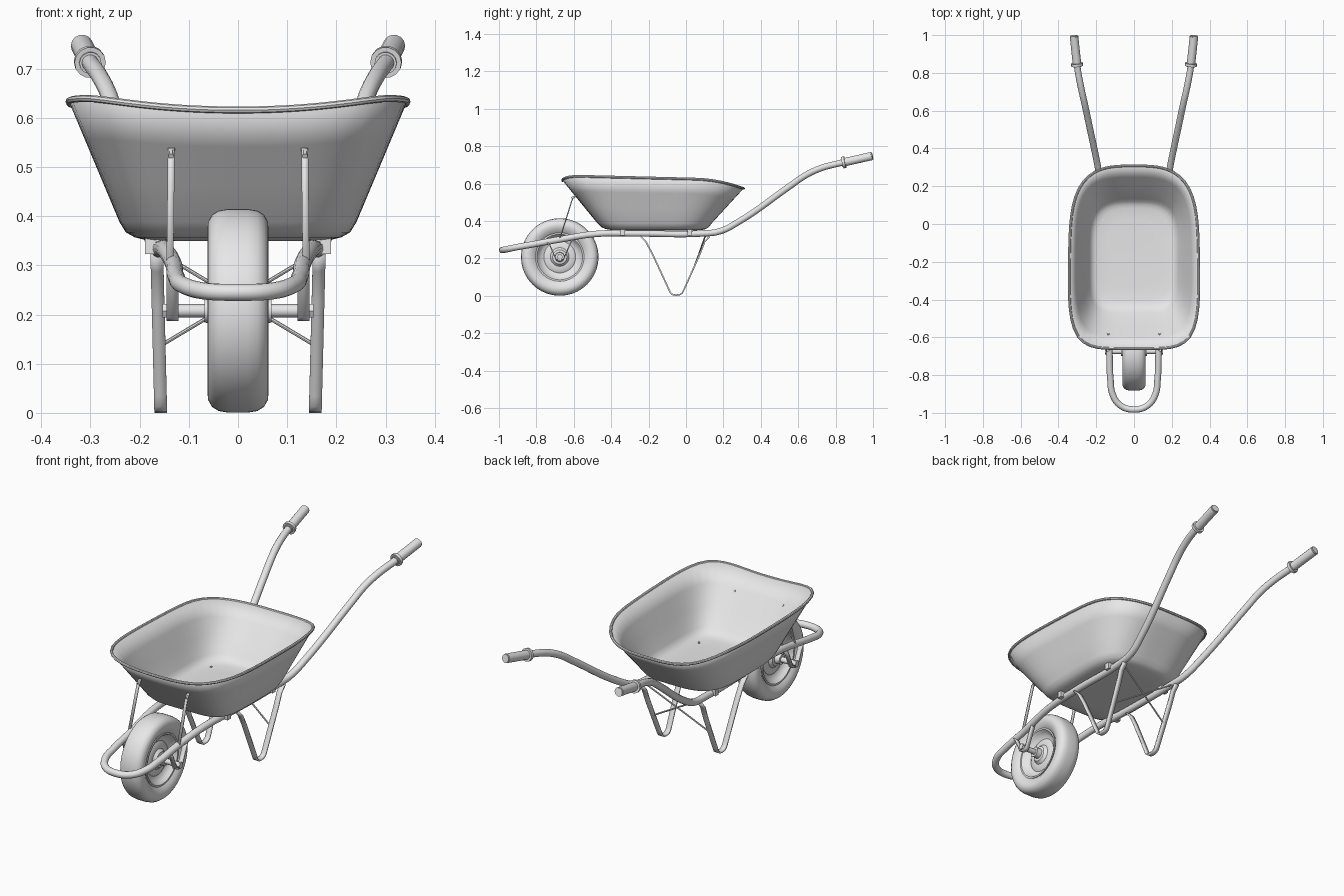
import bpy, bmesh, math
from mathutils import Vector, Matrix

if "Cube" in bpy.data.objects:
    bpy.data.objects.remove(bpy.data.objects["Cube"])

gray = bpy.data.materials.new("plain gray")
gray.use_nodes = True
gray.diffuse_color = (0.8, 0.8, 0.8, 1)
gray.node_tree.nodes["Principled BSDF"].inputs["Base Color"].default_value = (0.8, 0.8, 0.8, 1)
parts = []


def add(name, mesh):
    obj = bpy.data.objects.new(name, mesh)
    bpy.context.collection.objects.link(obj)
    mesh.materials.clear()
    mesh.materials.append(gray)
    parts.append(obj)
    return obj


def from_bmesh(name, bm):
    mesh = bpy.data.meshes.new(name)
    bm.to_mesh(mesh)
    bm.free()
    return add(name, mesh)


def tube(name, points, radius, smooth=False, cyclic=False, sides=4):
    """Round bar swept along points."""
    curve = bpy.data.curves.new(name, 'CURVE')
    curve.dimensions = '3D'
    curve.bevel_depth = radius
    curve.bevel_resolution = sides
    curve.use_fill_caps = True
    curve.resolution_u = 8
    spline = curve.splines.new('BEZIER' if smooth else 'POLY')
    if smooth:
        spline.bezier_points.add(len(points) - 1)
        for bp, p in zip(spline.bezier_points, points):
            bp.co = p
            bp.handle_left_type = bp.handle_right_type = 'AUTO'
    else:
        spline.points.add(len(points) - 1)
        for sp, p in zip(spline.points, points):
            sp.co = (*p, 1)
    spline.use_cyclic_u = cyclic
    temp = bpy.data.objects.new(name, curve)
    mesh = bpy.data.meshes.new_from_object(temp)
    bpy.data.objects.remove(temp)
    return add(name, mesh)


def strap(name, path, x, width, thickness, lean=0.0):
    """Flat bar bent along (y, z) points."""
    bm = bmesh.new()
    rows = [[bm.verts.new((x + lean * z + d * width / 2, y, z)) for d in (-1, 1)] for y, z in path]
    for a, b in zip(rows, rows[1:]):
        bm.faces.new((a[0], a[1], b[1], b[0]))
    obj = from_bmesh(name, bm)
    mod = obj.modifiers.new("thickness", 'SOLIDIFY')
    mod.thickness = thickness
    mod.offset = 0
    return obj


def lathe(name, profile, center, steps=64):
    """Spin (x, radius) points about the x axis."""
    bm = bmesh.new()
    verts = [bm.verts.new((x, 0, r)) for x, r in profile]
    edges = [bm.edges.new(pair) for pair in zip(verts, verts[1:])]
    bmesh.ops.spin(bm, geom=verts + edges, axis=(1, 0, 0), cent=(0, 0, 0),
                   angle=math.tau, steps=steps)
    bmesh.ops.remove_doubles(bm, verts=bm.verts, dist=0.0002)
    bmesh.ops.recalc_face_normals(bm, faces=bm.faces)
    bmesh.ops.translate(bm, verts=bm.verts, vec=center)
    return from_bmesh(name, bm)


def box(name, center, size):
    bm = bmesh.new()
    bmesh.ops.create_cube(bm, size=1, matrix=Matrix.Translation(center) @ Matrix.Diagonal((*size, 1)))
    return from_bmesh(name, bm)


# Tray outline: rounded rectangle, rounder at the back
def outline(half_width, front, back, count=72):
    mid, half = (front + back) / 2, (back - front) / 2
    for i in range(count):
        c, s = math.cos(math.tau * i / count), math.sin(math.tau * i / count)
        n = 4.2 - 0.9 * s
        r = (abs(c) ** n + abs(s) ** n) ** (-1 / n)
        yield half_width * r * c, mid + half * r * s


def rim_height(x, y):
    z = 0.63 - 0.012 * (y + 0.176) / 0.49
    z -= 0.045 * max(0, (y - 0.05) / 0.26) ** 2
    dip = min(1, max(0, (-y - 0.5) / 0.16))
    return z - 0.026 * dip * max(0, 1 - (x / 0.31) ** 2)


rim = []
for x, y in outline(0.344, -0.66, 0.308):
    x *= 1 - 0.04 * ((y + 0.35) / 0.5) ** 2
    rim.append(Vector((x, y, rim_height(x, y))))

# Tray shell
bm = bmesh.new()
rings = []
for w, f, b, z in ((0.14, -0.34, 0.03, 0.349), (0.19, -0.40, 0.085, 0.352), (0.21, -0.43, 0.105, 0.357),
                   (0.228, -0.452, 0.122, 0.367), (0.241, -0.474, 0.138, 0.388)):
    rings.append([Vector((x, y, z)) for x, y in outline(w, f, b)])
wall = rings[-1]
for t in (0.33, 0.67, 1):
    rings.append([p.lerp(q, t) for p, q in zip(wall, rim)])
rings = [[bm.verts.new(p) for p in ring] for ring in rings]
bm.faces.new(rings[0][::-1])
for low, high in zip(rings, rings[1:]):
    for i in range(len(low)):
        j = (i + 1) % len(low)
        bm.faces.new((low[i], low[j], high[j], high[i]))
tray = from_bmesh("tray", bm)
shell = tray.modifiers.new("thickness", 'SOLIDIFY')
shell.thickness = 0.006
shell.offset = -1
tube("tray_rim", rim, 0.007, cyclic=True, sides=2)

# Bent frame tube with both handles
half = [(0.07, -0.962, 0.248), (0.112, -0.905, 0.26), (0.125, -0.82, 0.275), (0.131, -0.67, 0.302),
        (0.148, -0.48, 0.331), (0.16, -0.25, 0.333), (0.163, 0.08, 0.333), (0.17, 0.18, 0.345),
        (0.187, 0.28, 0.395), (0.245, 0.56, 0.59), (0.262, 0.64, 0.645), (0.28, 0.72, 0.682),
        (0.3, 0.83, 0.711), (0.317, 0.985, 0.745)]
mirrored = [(-x, y, z) for x, y, z in reversed(half)]
tube("frame_tube", mirrored + [(0, -0.982, 0.245)] + half, 0.0172, smooth=True, sides=5)

# Wheel
hub_at = (0, -0.675, 0.2075)
side = [(0.036, 0.122), (0.046, 0.133), (0.057, 0.15), (0.062, 0.168), (0.0605, 0.182),
        (0.053, 0.195), (0.04, 0.2035), (0.02, 0.207)]
lathe("tyre", side + [(-x, r) for x, r in reversed(side)], hub_at)
disc = [(0.04, 0.128), (0.048, 0.13), (0.048, 0.122), (0.034, 0.112), (0.022, 0.1), (0.018, 0.085),
        (0.026, 0.07), (0.026, 0.05), (0.034, 0.043), (0.04, 0.038), (0.042, 0.026), (0.068, 0.024), (0.068, 0)]
lathe("wheel_rim", disc + [(-x, r) for x, r in reversed(disc)], hub_at, 48)
tube("axle", [(-0.146, *hub_at[1:]), (0.146, *hub_at[1:])], 0.0135)

# Paired parts
for s, tag in ((1, "left"), (-1, "right")):
    # Grip with flange
    a, b = Vector((s * 0.3, 0.832, 0.711)), Vector((s * 0.3175, 0.992, 0.747))
    tube(tag + "_grip", [a, b], 0.0225, sides=5)
    tube(tag + "_grip_end", [b, b.lerp(a, -0.03)], 0.0195, sides=5)
    tube(tag + "_grip_flange", [a.lerp(b, 0.03), a.lerp(b, 0.12)], 0.032, sides=5)
    # Leg
    strap(tag + "_leg", [(-0.245, 0.32), (-0.215, 0.29), (-0.18, 0.225), (-0.092, 0.035), (-0.083, 0.015),
                         (-0.07, 0.006), (-0.052, 0.004), (-0.034, 0.006), (-0.02, 0.015), (-0.01, 0.035),
                         (0.075, 0.225), (0.1, 0.29), (0.128, 0.32)],
          s * 0.157, 0.026, 0.008, s * 0.025)
    # Cross brace
    tube(tag + "_brace", [(s * 0.152, 0.038, 0.14), (-s * 0.158, 0.105, 0.325)], 0.004, sides=2)
    # Axle bracket and tray strut
    strap(tag + "_axle_bracket", [(-0.745, 0.292), (-0.725, 0.265), (-0.695, 0.195), (-0.675, 0.19),
                                  (-0.655, 0.195), (-0.625, 0.265), (-0.6, 0.315)],
          s * 0.133, 0.024, 0.006)
    tube(tag + "_axle_nut", [(s * 0.144, *hub_at[1:]), (s * 0.153, *hub_at[1:])], 0.016, sides=1)
    strap(tag + "_tray_strut", [(-0.676, 0.30), (-0.61, 0.51), (-0.604, 0.523), (-0.593, 0.537)],
          s * 0.142, 0.014, 0.006, -s * 0.012)
    tube(tag + "_strut_bolt", [(s * 0.136, -0.612, 0.522), (s * 0.136, -0.58, 0.539)], 0.006, sides=1)
    # Tray mounts on the frame
    for y, place in ((-0.34, "front"), (0.02, "rear")):
        box(f"{tag}_{place}_mount", (s * 0.168, y, 0.339), (0.042, 0.026, 0.032))
        tube(f"{tag}_{place}_bolt", [(s * 0.165, y, 0.345), (s * 0.165, y, 0.362)], 0.006, sides=1)

bpy.ops.object.select_all(action='DESELECT')
for obj in parts:
    obj.select_set(True)
bpy.context.view_layer.objects.active = tray
bpy.ops.object.shade_smooth_by_angle(angle=math.radians(40))
